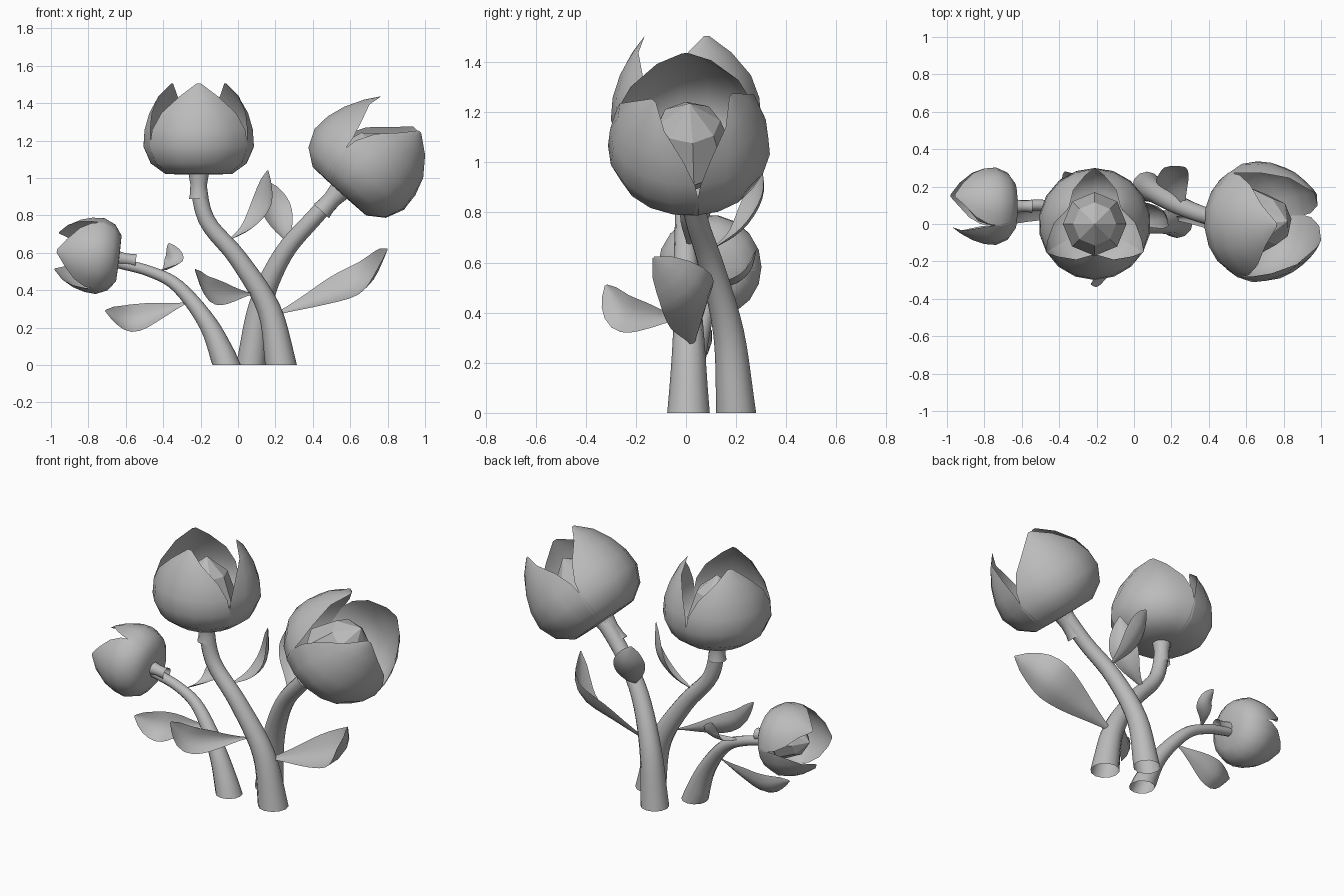
import bpy, bmesh, math
from mathutils import Vector

cube = bpy.data.objects.get("Cube")
if cube:
    bpy.data.objects.remove(cube, do_unlink=True)

grey = bpy.data.materials.new("clay grey")
grey.use_nodes = True
grey.diffuse_color = (0.5, 0.5, 0.5, 1)
grey.node_tree.nodes["Principled BSDF"].inputs["Base Color"].default_value = (0.5, 0.5, 0.5, 1)


def make_object(name, rows, closed=False, angle=60):
    """Skin a list of point rows into a sheet or tube."""
    bm = bmesh.new()
    grid = [[bm.verts.new(p) for p in row] for row in rows]
    n = len(grid[0])
    for a, b in zip(grid, grid[1:]):
        for i in range(n if closed else n - 1):
            j = (i + 1) % n
            bm.faces.new((a[i], a[j], b[j], b[i]))
    bmesh.ops.remove_doubles(bm, verts=bm.verts, dist=0.0005)
    mesh = bpy.data.meshes.new(name)
    bm.to_mesh(mesh)
    bm.free()
    mesh.materials.append(grey)
    obj = bpy.data.objects.new(name, mesh)
    bpy.context.collection.objects.link(obj)
    bpy.ops.object.select_all(action='DESELECT')
    obj.select_set(True)
    bpy.context.view_layer.objects.active = obj
    bpy.ops.object.shade_smooth_by_angle(angle=math.radians(angle))


def smooth_path(points, steps):
    """Catmull-Rom samples through the points."""
    p = [Vector(q) for q in points]
    p = [p[0] * 2 - p[1]] + p + [p[-1] * 2 - p[-2]]
    out = []
    for k in range(1, len(p) - 2):
        a, b, c, d = p[k - 1:k + 3]
        for s in range(steps):
            t = s / steps
            out.append(0.5 * (2 * b + (c - a) * t + (2 * a - 5 * b + 4 * c - d) * t ** 2
                              + (3 * b - a - 3 * c + d) * t ** 3))
    return out + [p[-2]]


def tangent(path, i):
    return (path[min(i + 1, len(path) - 1)] - path[max(i - 1, 0)]).normalized()


def stem(name, points, base_radius, top_radius):
    """Open tube, flared towards the ground."""
    path = smooth_path(points, 5)
    rows = []
    for i, p in enumerate(path):
        t = i / (len(path) - 1)
        d = tangent(path, i) if i else Vector((0, 0, 1))
        u = Vector((0, 1, 0)).cross(d).normalized()
        v = d.cross(u)
        r = top_radius + (base_radius - top_radius) * (1 - t) ** 2.6
        rows.append([p + r * (u * math.cos(a) + v * math.sin(a))
                     for a in (math.tau * k / 12 for k in range(12))])
    make_object(name, rows, closed=True)


def leaf(name, points, side, width):
    """Pointed blade, cupped across its width."""
    path = smooth_path(points, 4)
    rows = []
    for i, p in enumerate(path):
        t = i / (len(path) - 1)
        d = tangent(path, i)
        s = Vector(side)
        s = (s - d * s.dot(d)).normalized()
        n = s.cross(d)
        w = width / 2 * (0.07 + 0.93 * math.sin(math.pi * t ** 1.45) ** 0.85) if t < 1 else 0.005
        rows.append([p + s * w * f + n * w * 0.4 * (f * f - 0.4)
                     for f in (-1, -0.5, 0, 0.5, 1)])
    make_object(name, rows)


# Petal outline: radius, height, half angle
PETAL = [(0.04, 0.0, 62), (0.18, 0.003, 62), (0.26, 0.06, 62), (0.3, 0.15, 61),
         (0.293, 0.24, 58), (0.264, 0.33, 49), (0.215, 0.42, 28), (0.165, 0.487, 4)]
BUD = [(0.08, 0.02), (0.17, 0.13), (0.115, 0.29), (0.0, 0.385)]
COLLAR = [(0.052, -0.13), (0.046, -0.1), (0.045, -0.05), (0.056, 0.012)]


def flower(name, base, axis, first_petal, scale):
    d = Vector(axis).normalized()
    u = Vector(first_petal)
    u = (u - d * u.dot(d)).normalized()
    v = d.cross(u)
    base = Vector(base)

    def at(r, h, a):
        return base + scale * (r * (u * math.cos(a) + v * math.sin(a)) + d * h)

    # Three cupped petals
    for k in range(3):
        rows = [[at(r, h, math.tau * k / 3 + math.radians(half) * f / 3)
                 for f in range(-3, 4)] for r, h, half in PETAL]
        make_object(f"{name}_petal_{k + 1}", rows)
    # Faceted inner bud and flared collar
    for part, profile, sides, angle in (("bud", BUD, 8, 25), ("collar", COLLAR, 12, 60)):
        rows = [[at(r, h, math.tau * i / sides) for i in range(sides)] for r, h in profile]
        make_object(f"{name}_{part}", rows, closed=True, angle=angle)


# Stems
stem("middle_stem", [(0.23, 0.01, 0), (0.165, 0.01, 0.3), (0.0, 0, 0.57),
                     (-0.17, 0, 0.78), (-0.22, 0, 1.03)], 0.085, 0.043)
stem("left_stem", [(0.07, 0.2, 0), (0.12, 0.17, 0.32), (0.24, 0.1, 0.59),
                   (0.4, 0.04, 0.78), (0.55, 0.02, 0.94)], 0.08, 0.045)
stem("right_stem", [(-0.06, 0, 0), (-0.16, 0.03, 0.22), (-0.32, 0.08, 0.42),
                    (-0.47, 0.1, 0.5), (-0.64, 0.1, 0.545)], 0.075, 0.028)

# Flower heads
flower("middle_flower", (-0.21, 0, 1.018), (0, 0, 1), (0, -1, 0), 1.0)
flower("left_flower", (0.54, 0.01, 0.927), (0.67, 0.01, 0.74), (-0.74, -0.11, 0.67), 1.08)
flower("right_flower", (-0.635, 0.095, 0.57), (-1, 0, 0.12), (0, -1, 0), 0.69)

# Leaves
leaf("left_low_leaf", [(0.2, 0.03, 0.27), (0.45, 0.03, 0.36), (0.68, 0.02, 0.46),
                       (0.8, -0.13, 0.62)], (0, -0.7, -0.65), 0.25)
leaf("front_leaf", [(0.07, -0.02, 0.38), (-0.05, -0.14, 0.38), (-0.16, -0.25, 0.4),
                    (-0.23, -0.32, 0.51)], (-0.2, 0.15, 0.95), 0.15)
leaf("middle_high_leaf", [(-0.06, 0.01, 0.66), (0.06, 0.04, 0.74), (0.14, 0.06, 0.86),
                          (0.16, 0.06, 1.04)], (0.6, -0.7, 0), 0.17)
leaf("left_high_leaf", [(0.27, 0.1, 0.65), (0.23, 0.21, 0.73), (0.19, 0.28, 0.85),
                        (0.16, 0.3, 0.98)], (0.8, 0.4, 0.1), 0.18)
leaf("right_low_leaf", [(-0.28, 0.07, 0.33), (-0.43, 0.08, 0.28), (-0.58, 0.07, 0.24),
                        (-0.71, 0.02, 0.29)], (0, 0.5, 0.85), 0.17)
leaf("right_small_leaf", [(-0.43, 0.1, 0.5), (-0.37, 0.19, 0.52), (-0.34, 0.25, 0.57),
                          (-0.37, 0.28, 0.65)], (0.8, 0.2, 0.3), 0.1)
